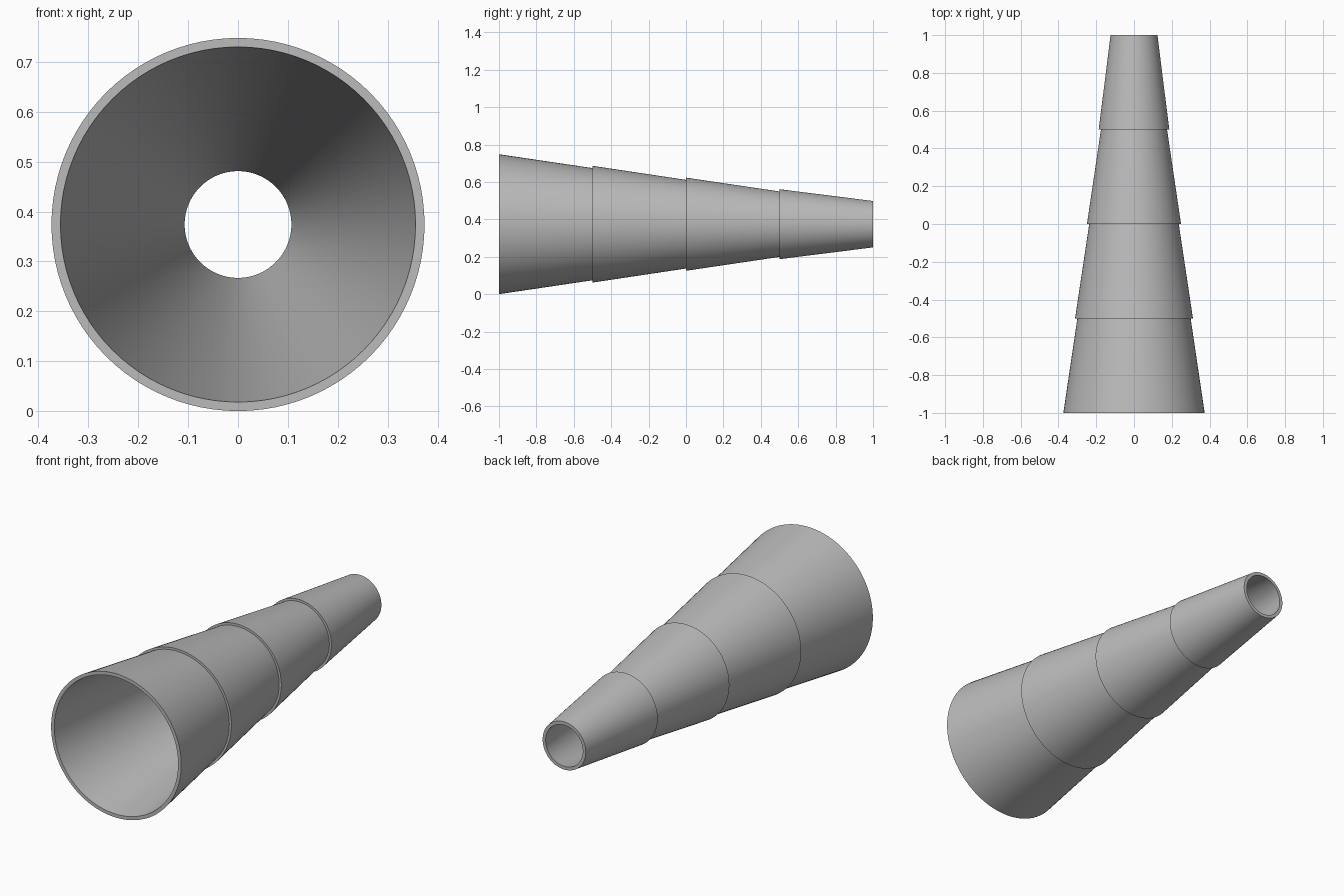
import bpy, bmesh, math
from mathutils import Matrix, Vector

cube = bpy.data.objects.get("Cube")
if cube:
    bpy.data.objects.remove(cube, do_unlink=True)

SEGMENTS = 96
CENTRE_Z = 0.374

# One plain grey material
grey = bpy.data.materials.new("plain_grey")
grey.use_nodes = True
colour = (0.5, 0.5, 0.5, 1)
grey.diffuse_color = colour
grey.node_tree.nodes["Principled BSDF"].inputs["Base Color"].default_value = colour

# Closed profile (radius, y): four stepped tapers outside, one straight bore inside
tapers = [(0.374, 0.300), (0.312, 0.237), (0.249, 0.175), (0.187, 0.124)]
profile = []
for i, (front_radius, back_radius) in enumerate(tapers):
    y = -1 + i * 0.5
    profile += [(front_radius, y), (back_radius, y + 0.5)]
profile += [(0.107, 1), (0.356, -1)]

# Lathe the profile around the y axis
bm = bmesh.new()
verts = [bm.verts.new((r, y, 0)) for r, y in profile]
edges = [bm.edges.new((v, verts[(i + 1) % len(verts)])) for i, v in enumerate(verts)]
bmesh.ops.spin(bm, geom=verts + edges, cent=(0, 0, 0), axis=(0, 1, 0),
               angle=math.tau, steps=SEGMENTS, use_merge=True)
bmesh.ops.remove_doubles(bm, verts=bm.verts[:], dist=0.0001)
bmesh.ops.recalc_face_normals(bm, faces=bm.faces[:])
bmesh.ops.transform(bm, matrix=Matrix.Translation(Vector((0, 0, CENTRE_Z))), verts=bm.verts[:])

mesh = bpy.data.meshes.new("stepped_tube")
bm.to_mesh(mesh)
bm.free()
mesh.materials.append(grey)
tube = bpy.data.objects.new("stepped_tube", mesh)
bpy.context.collection.objects.link(tube)

# Smooth round walls with crisp step and rim edges
bpy.ops.object.select_all(action="DESELECT")
tube.select_set(True)
bpy.context.view_layer.objects.active = tube
bpy.ops.object.shade_smooth_by_angle(angle=math.radians(30))
